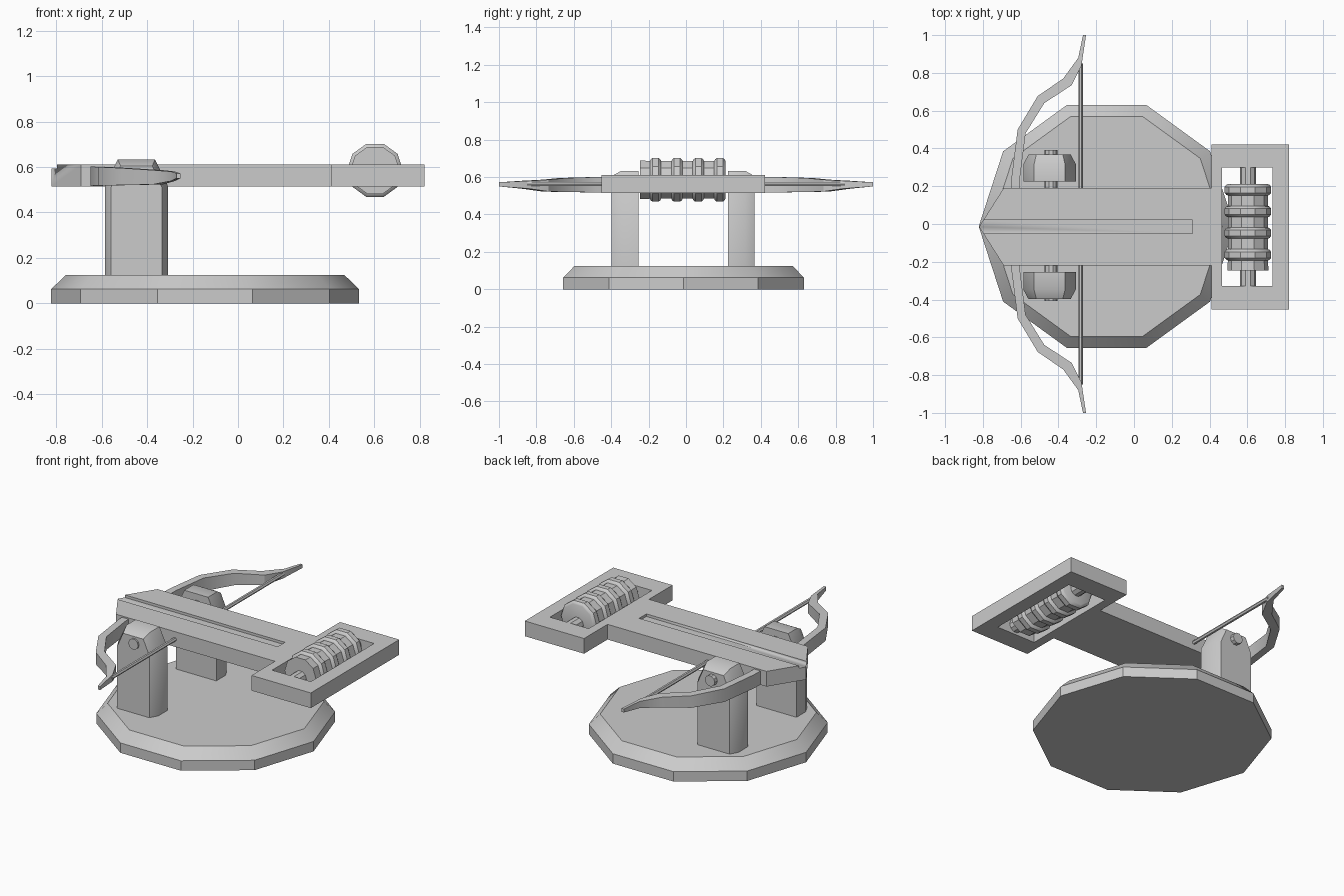
import bpy, bmesh, math

if "Cube" in bpy.data.objects:
    bpy.data.objects.remove(bpy.data.objects["Cube"])

CY = -0.015   # mid-line of the deck


def finish(bm, name):
    bmesh.ops.recalc_face_normals(bm, faces=bm.faces[:])
    me = bpy.data.meshes.new(name)
    bm.to_mesh(me)
    bm.free()
    ob = bpy.data.objects.new(name, me)
    bpy.context.collection.objects.link(ob)
    bpy.ops.object.select_all(action='DESELECT')
    ob.select_set(True)
    bpy.context.view_layer.objects.active = ob
    bpy.ops.object.shade_smooth_by_angle(angle=math.radians(30))
    return ob


def loft(name, rings):
    """Skin a row of equal-length closed rings and cap both ends."""
    bm = bmesh.new()
    loops = [[bm.verts.new(p) for p in r] for r in rings]
    for a, b in zip(loops, loops[1:]):
        n = len(a)
        for i in range(n):
            bm.faces.new((a[i], a[(i + 1) % n], b[(i + 1) % n], b[i]))
    bm.faces.new(loops[0])
    bm.faces.new(loops[-1])
    return finish(bm, name)


def circle_y(x, y, z, r, n):
    return [(x + r * math.cos(2 * math.pi * i / n), y,
             z + r * math.sin(2 * math.pi * i / n)) for i in range(n)]


def lathe_y(name, x, z, profile, n=10):
    return loft(name, [circle_y(x, y, z, r, n) for y, r in profile])


def prism(name, outline, z0, z1):
    return loft(name, [[(x, y, z) for x, y in outline] for z in (z0, z1)])


def cut_box(ob, x0, x1, y0, y1, z0, z1):
    cutter = prism("cutter", [(x0, y0), (x1, y0), (x1, y1), (x0, y1)], z0, z1)
    cutter.hide_render = True
    m = ob.modifiers.new("cut", 'BOOLEAN')
    m.operation, m.solver, m.object = 'DIFFERENCE', 'EXACT', cutter
    bpy.context.view_layer.objects.active = ob
    bpy.ops.object.modifier_apply(modifier=m.name)
    bpy.data.objects.remove(cutter)


# ten-sided base plinth with sloped rim
def decagon(r, z):
    return [(-0.145 + r * math.cos(math.radians(36 * i)),
             -0.013 + r * math.sin(math.radians(36 * i)), z) for i in range(10)]


loft("base", [decagon(0.677, 0), decagon(0.677, 0.062), decagon(0.613, 0.125)])

# deck with pointed nose and rear winch frame
half = [(-0.69, 0.205), (0.41, 0.205), (0.41, 0.437), (0.82, 0.437)]
outline = ([(-0.82, CY)] + [(x, CY - y) for x, y in half]
           + [(x, CY + y) for x, y in reversed(half)])
deck = prism("deck", outline, 0.515, 0.61)
cut_box(deck, 0.465, 0.733, -0.327, 0.298, 0.4, 0.7)      # winch opening
cut_box(deck, -0.9, 0.31, CY - 0.036, CY + 0.036, 0.594, 0.7)  # bolt groove

# winch drum with raised rope rings, and its axle
drum = [(-0.245, 0.109)]
for c in (-0.163, -0.048, 0.066, 0.181):
    drum += [(c - 0.03, 0.106), (c - 0.026, 0.115), (c - 0.016, 0.123),
             (c + 0.016, 0.123), (c + 0.026, 0.115), (c + 0.03, 0.106)]
lathe_y("winch_drum", 0.603, 0.585, drum)
lathe_y("winch_axle", 0.603, 0.57, [(-0.34, 0.042), (0.31, 0.042)])

# support posts: tapered heads, chamfered on the outer side
def post_ring(y, w, top_w, shoulder, top):
    x = -0.447
    return [(x - w, y, 0.12), (x + w, y, 0.12), (x + w, y, shoulder),
            (x + top_w, y, top), (x - top_w, y, top), (x - w, y, shoulder)]


for side, s in (("right", -1), ("left", 1)):
    loft(side + "_post", [post_ring(CY + s * 0.24, 0.139, 0.082, 0.515, 0.633),
                          post_ring(CY + s * 0.332, 0.139, 0.082, 0.515, 0.633),
                          post_ring(CY + s * 0.382, 0.112, 0.07, 0.51, 0.605)])

# pivot pin through posts and deck
lathe_y("pivot_pin", -0.44, 0.56, [(-0.407, 0.034), (0.393, 0.034)])

# bow limbs: (outer x, outer y, inner x, inner y, z low, z high)
limb = [(-0.65, 0.15, -0.605, 0.15, 0.517, 0.602),
        (-0.648, 0.25, -0.603, 0.25, 0.517, 0.602),
        (-0.616, 0.50, -0.574, 0.48, 0.518, 0.600),
        (-0.51, 0.677, -0.475, 0.64, 0.520, 0.595),
        (-0.375, 0.77, -0.33, 0.735, 0.523, 0.586),
        (-0.295, 0.88, -0.278, 0.84, 0.538, 0.580),
        (-0.27, 1.0, -0.254, 1.0, 0.550, 0.572)]
for side, s in (("right", -1), ("left", 1)):
    loft(side + "_bow_limb",
         [[(ox, s * oy, a), (ix, s * iy, a), (ix, s * iy, b), (ox, s * oy, b)]
          for ox, oy, ix, iy, a, b in limb])

# bow string
lathe_y("bow_string", -0.283, 0.562, [(-0.85, 0.012), (0.85, 0.012)], 6)
